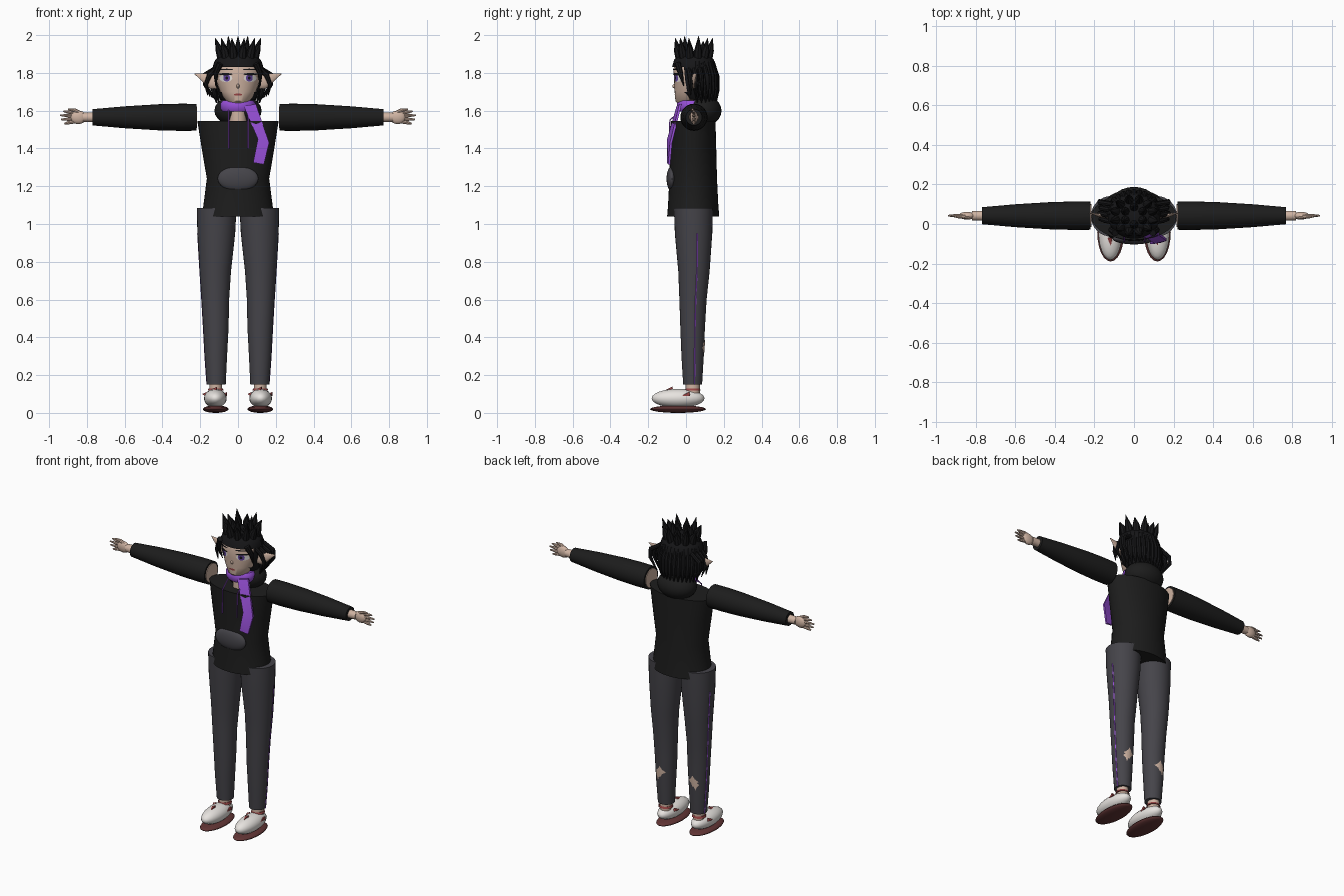
import bpy, bmesh, math
from mathutils import Vector

cube = bpy.data.objects.get("Cube")
if cube:
    bpy.data.objects.remove(cube, do_unlink=True)

made = []


def material(name, *rgb):
    m = bpy.data.materials.new(name)
    m.use_nodes = True
    m.diffuse_color = (*rgb, 1)
    bsdf = next(n for n in m.node_tree.nodes if n.type == 'BSDF_PRINCIPLED')
    bsdf.inputs["Base Color"].default_value = (*rgb, 1)
    bsdf.inputs["Roughness"].default_value = 0.8
    return m


SKIN = material("skin", .62, .45, .36)
CLOTH = material("black cloth", .012, .012, .012)
HAIR = material("black hair", .008, .008, .009)
GREY = material("charcoal trousers", .06, .058, .068)
PURPLE = material("purple", .31, .08, .68)
WHITE = material("off white", .8, .77, .74)
SOLE = material("maroon sole", .12, .035, .035)
RED = material("dull red", .32, .06, .06)
IRIS = material("violet iris", .13, .06, .36)


def finish(name, bm, mat):
    bmesh.ops.recalc_face_normals(bm, faces=bm.faces)
    mesh = bpy.data.meshes.new(name)
    bm.to_mesh(mesh)
    bm.free()
    mesh.materials.append(mat)
    ob = bpy.data.objects.new(name, mesh)
    bpy.context.collection.objects.link(ob)
    made.append(ob)
    return ob


def skin_rings(bm, rings, caps=True):
    n = len(rings[0])
    rings = [[bm.verts.new(p) for p in r] for r in rings]
    for a, b in zip(rings, rings[1:]):
        for i in range(n):
            bm.faces.new((a[i], a[(i + 1) % n], b[(i + 1) % n], b[i]))
    if caps:
        bm.faces.new(rings[0])
        bm.faces.new(rings[-1])


def circle(n):
    return [(math.cos(math.tau * i / n), math.sin(math.tau * i / n)) for i in range(n)]


def loft(name, sections, mat, n=32, side=1, caps=True, drop=None):
    """Stack of upright ellipses: (cx, cy, z, rx, ry)."""
    bm = bmesh.new()
    skin_rings(bm, [[(side * cx + rx * c, cy + ry * s, z) for c, s in circle(n)]
                    for cx, cy, z, rx, ry in sections], caps)
    if drop:
        bmesh.ops.delete(bm, geom=[f for f in bm.faces if drop(f.calc_center_median())],
                         context='FACES')
    return finish(name, bm, mat)


def tube(name, points, radii, mat, n=8, flat=1):
    """Tapering tube along a path."""
    bm = bmesh.new()
    pts = [Vector(p) for p in points]
    rings = []
    for i, p in enumerate(pts):
        t = (pts[min(i + 1, len(pts) - 1)] - pts[max(i - 1, 0)]).normalized()
        u = t.cross(Vector((0, 1, 0))).normalized()
        v = t.cross(u)
        rings.append([p + radii[i] * (u * c + v * s * flat) for c, s in circle(n)])
    skin_rings(bm, rings)
    return finish(name, bm, mat)


def ball(name, loc, size, mat, seg=24):
    bm = bmesh.new()
    bmesh.ops.create_uvsphere(bm, u_segments=seg, v_segments=seg // 2, radius=1)
    for v in bm.verts:
        v.co = Vector(loc) + Vector(a * b for a, b in zip(v.co, size))
    return finish(name, bm, mat)


def section_at(sections, z):
    for a, b in zip(sections, sections[1:]):
        if a[2] <= z <= b[2]:
            t = (z - a[2]) / (b[2] - a[2])
            return [p + (q - p) * t for p, q in zip(a, b)]
    return sections[-1]


def patch(name, sections, x, z, w, h, mat, n=20, facing=-1, lift=.003, side=1, star=1):
    """Thin plate laid onto the front or back of a loft."""
    bm = bmesh.new()
    rings = []
    for r in (1, .66, .33, .02):
        ring = []
        for i, (c, s) in enumerate(circle(n)):
            k = r * (star if i % 2 else 1)
            px, pz = x + w * k * c, z + h * k * s
            cx, cy, _, rx, ry = section_at(sections, pz)
            d = min(abs(px - side * cx) / rx, .99)
            ring.append((px, cy + facing * (ry * math.sqrt(1 - d * d) + lift), pz))
        rings.append(ring)
    skin_rings(bm, rings, False)
    bm.faces.new(bm.verts[:][-n:] if bm.verts.ensure_lookup_table() is None else [])
    return finish(name, bm, mat)


# Head, neck and face
head = [(0, .0, 1.625, .025, .03), (0, .008, 1.65, .062, .064), (0, .03, 1.70, .095, .09),
        (0, .04, 1.76, .115, .103), (0, .04, 1.82, .12, .107), (0, .04, 1.87, .1, .09),
        (0, .04, 1.895, .05, .05)]
loft("head", head, SKIN)
loft("neck", [(0, .025, 1.53, .045, .045), (0, .03, 1.67, .045, .045)], SKIN, 20)
ball("nose", (0, -.06, 1.73), (.008, .012, .012), SKIN, 12)
patch("mouth", head, 0, 1.685, .022, .006, RED, 12)
for s, tag in ((1, "left"), (-1, "right")):
    patch(tag + "_eye_white", head, s * .064, 1.772, .034, .02, WHITE, side=0)
    patch(tag + "_iris", head, s * .06, 1.773, .018, .019, IRIS, lift=.005, side=0)
    patch(tag + "_pupil", head, s * .06, 1.773, .007, .009, HAIR, lift=.007, side=0)
    patch(tag + "_lash", head, s * .066, 1.793, .037, .006, HAIR, lift=.006, side=0)
    patch(tag + "_brow", head, s * .06, 1.818, .034, .004, HAIR, lift=.005, side=0)
    # Pointed ears
    tube(tag + "_ear", [(s * .1, .035, 1.75), (s * .135, .04, 1.757),
                        (s * .175, .045, 1.773), (s * .23, .055, 1.795)],
         [.035, .042, .026, .001], SKIN, 12, .35)
    # Locks around the face and ears
    tube(tag + "_front_lock", [(s * .095, -.045, 1.85), (s * .117, -.03, 1.8),
                               (s * .118, -.012, 1.73)], [.018, .014, .002], HAIR)
    for i in range(4):
        y = .01 + .03 * i
        tube(tag + "_side_lock", [(s * .11, y, 1.83), (s * (.15 + .008 * i), y + .01, 1.79),
                                  (s * (.17 + .005 * (i % 2)), y + .015, 1.74),
                                  (s * (.16 - .012 * i), y + .015, 1.68 - .006 * i)],
             [.012, .014, .011, .002], HAIR)

# Hair cap, open over the face
hair = [(0, .065, 1.66, .09, .07), (0, .05, 1.70, .112, .095), (0, .045, 1.76, .126, .108),
        (0, .042, 1.83, .132, .116), (0, .042, 1.87, .12, .105), (0, .042, 1.90, .085, .075),
        (0, .042, 1.915, .03, .03)]
loft("hair_cap", hair, HAIR, 40, drop=lambda c: c.y < .0 and c.z < 1.83)
# Hanging strands on the back of the head
for i in range(15):
    a = math.radians(5 + 170 * i / 14)
    c, s = math.cos(a), math.sin(a)
    tube("back_strand", [(.115 * c, .042 + .1 * s, 1.86), (.133 * c, .042 + .118 * s, 1.78),
                         (.13 * c, .045 + .118 * s, 1.71), (.115 * c, .05 + .11 * s, 1.64)],
         [.01, .017, .015, .002], HAIR)
# Crown of spikes
for count, base, tip, top in ((12, .088, .125, 1.985), (6, .045, .06, 1.995)):
    for i in range(count):
        a = math.tau * (i + .5) / count
        c, s = math.cos(a), math.sin(a)
        z = top - .025 * (i % 2)
        tube("hair_spike", [(base * c, .042 + base * .85 * s, 1.87),
                            (base * 1.15 * c, .042 + base * s, 1.92),
                            (tip * c, .042 + tip * .82 * s, z)], [.024, .021, .001], HAIR)

# Hooded top
torso = [(0, .038, 1.04, .19, .138), (0, .038, 1.1, .183, .133), (0, .038, 1.24, .165, .126),
         (0, .038, 1.4, .192, .122), (0, .038, 1.545, .215, .118)]
loft("hoodie_body", torso, CLOTH, 40)
ball("hood", (0, .09, 1.6), (.125, .098, .083), CLOTH)
ball("front_pocket", (0, -.075, 1.24), (.108, .028, .066), GREY, 32)

# Scarf with a hanging tail, and drawstrings
loft("scarf_wrap", [(0, .03, 1.595, .082, .068), (0, .03, 1.61, .092, .077),
                    (0, .03, 1.64, .092, .077), (0, .03, 1.655, .08, .066)], PURPLE)
bm = bmesh.new()
left_edge = [(.03, -.05, 1.625), (.105, -.1, 1.45), (.08, -.1, 1.325)]
right_edge = [(.095, -.035, 1.635), (.165, -.085, 1.43), (.137, -.095, 1.315)]
skin_rings(bm, [[l, r, (r[0], r[1] + .012, r[2]), (l[0], l[1] + .012, l[2])]
                for l, r in zip(left_edge, right_edge)])
finish("scarf_tail", bm, PURPLE)
for x in (-.05, .055):
    tube("drawstring", [(x, -.03, 1.6), (x, -.085, 1.55), (x, -.09, 1.4)],
         [.004] * 3, PURPLE, 6)

# Limbs, mirrored
leg = [(.115, .035, .15, .05, .05), (.117, .035, .3, .059, .059), (.117, .035, .45, .067, .065),
       (.12, .037, .6, .073, .072), (.12, .042, .75, .083, .083), (.115, .04, .95, .1, .099),
       (.113, .039, 1.085, .105, .103)]
for s, tag in ((1, "left"), (-1, "right")):
    loft(tag + "_trouser_leg", leg, GREY, side=s)
    tube(tag + "_trouser_stripe", [(s * (cx + rx * .98 - .001), cy + ry * .2, z)
                                   for cx, cy, z, rx, ry in leg[:-1]],
         [.004] * 6, PURPLE, 6)
    for dx, z, w in ((0, .365, .036), (.016, .345, .022)):
        patch(tag + "_calf_tear", leg, s * (.117 + dx), z, w, .038, SKIN, 8, 1, .003, s, .55)
    loft(tag + "_ankle", [(.118, .035, .08, .034, .038), (.118, .035, .16, .034, .038)],
         SKIN, 16, s)
    # Slipper
    ball(tag + "_shoe", (s * .12, -.042, .077), (.06, .14, .05), WHITE)
    ball(tag + "_sole", (s * .118, -.042, .02), (.068, .148, .02), SOLE)
    for x, y, z in ((.118, -.09, .118), (.174, .0, .09), (.066, .0, .09)):
        tube(tag + "_shoe_triangle", [(s * x, y - .022, z), (s * x, y + .02, z + .01)],
             [.002, .016], RED, 3, .8)
    tube(tag + "_shoe_collar", [(s * .118, .035, .118), (s * .118, .035, .13)],
         [.042, .038], RED, 16)
    # Sleeve with an exposed upper arm end
    tube(tag + "_sleeve", [(s * x, .042, 1.565) for x in (.22, .3, .42, .6, .77)],
         [.071, .072, .069, .058, .043], CLOTH, 28)
    tube(tag + "_upper_arm", [(s * .216, .042, 1.565), (s * .25, .042, 1.565)],
         [.058, .058], SKIN, 24)
    # Hand
    tube(tag + "_wrist", [(s * .76, .042, 1.565), (s * .82, .042, 1.565)],
         [.026, .024], SKIN, 14)
    ball(tag + "_palm", (s * .845, .042, 1.565), (.043, .02, .036), SKIN, 18)
    for i, reach in enumerate((.92, .938, .942, .925)):
        z = 1.542 + .015 * i
        tube(tag + "_finger", [(s * .86, .042, z), (s * .9, .042, z + (i - 1.5) * .004),
                               (s * reach, .042, z + (i - 1.5) * .007)],
             [.009, .009, .004], SKIN)
    tube(tag + "_thumb", [(s * .83, .04, 1.585), (s * .865, .036, 1.602),
                          (s * .9, .034, 1.607)], [.011, .01, .004], SKIN)

# Smooth shading with crisp edges
bpy.ops.object.select_all(action='DESELECT')
for ob in made:
    ob.select_set(True)
bpy.context.view_layer.objects.active = made[0]
bpy.ops.object.shade_smooth_by_angle(angle=math.radians(40))
